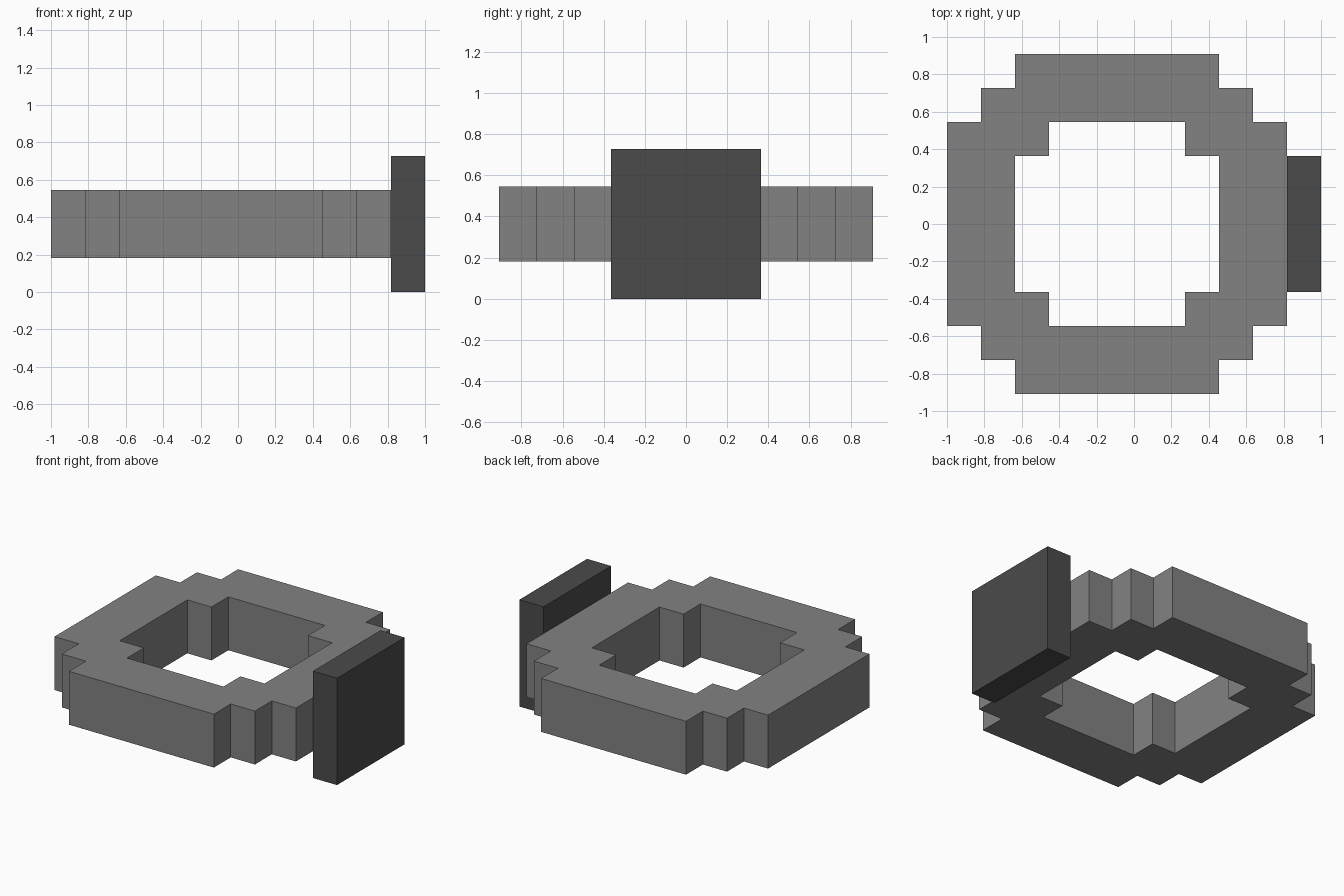
import bpy
import bmesh

cube = bpy.data.objects.get("Cube")
if cube:
    bpy.data.objects.remove(cube, do_unlink=True)

U = 2 / 11  # the block grid step: the whole model is 11 steps long


def make_material(name, value):
    mat = bpy.data.materials.new(name)
    mat.use_nodes = True
    colour = (value, value, value, 1)
    mat.diffuse_color = colour
    mat.node_tree.nodes["Principled BSDF"].inputs["Base Color"].default_value = colour
    return mat


def add_object(name, bm, mat, location):
    bmesh.ops.recalc_face_normals(bm, faces=bm.faces)
    mesh = bpy.data.meshes.new(name)
    bm.to_mesh(mesh)
    bm.free()
    mesh.materials.append(mat)
    obj = bpy.data.objects.new(name, mesh)
    obj.location = location
    bpy.context.collection.objects.link(obj)
    return obj


grey = make_material("mid grey", 0.225)
dark = make_material("dark grey", 0.07)

# Stepped band: one quarter of the outline, two steps tall, mirrored in x and y
quarter = [(3, 0), (5, 0), (5, 3), (4, 3), (4, 4), (3, 4),
           (3, 5), (0, 5), (0, 3), (2, 3), (2, 2), (3, 2)]
bm = bmesh.new()
bottom = [bm.verts.new((x * U, y * U, -U)) for x, y in quarter]
top = [bm.verts.new((x * U, y * U, U)) for x, y in quarter]
bm.faces.new(bottom[::-1])
bm.faces.new(top)
for i, a in enumerate(quarter):
    j = (i + 1) % len(quarter)
    b = quarter[j]
    # leave the ends on the mirror planes open
    if (a[0] == 0 and b[0] == 0) or (a[1] == 0 and b[1] == 0):
        continue
    bm.faces.new((bottom[i], bottom[j], top[j], top[i]))
band = add_object("ring_band", bm, grey, (-U / 2, 0, 2 * U))
mirror = band.modifiers.new("Mirror", 'MIRROR')
mirror.use_axis = (True, True, False)

# Square plate set against the left side of the band
bm = bmesh.new()
bmesh.ops.create_cube(bm, size=1)
bmesh.ops.scale(bm, vec=(U, 4 * U, 4 * U), verts=bm.verts)
add_object("ring_plate", bm, dark, (5 * U, 0, 2 * U))
